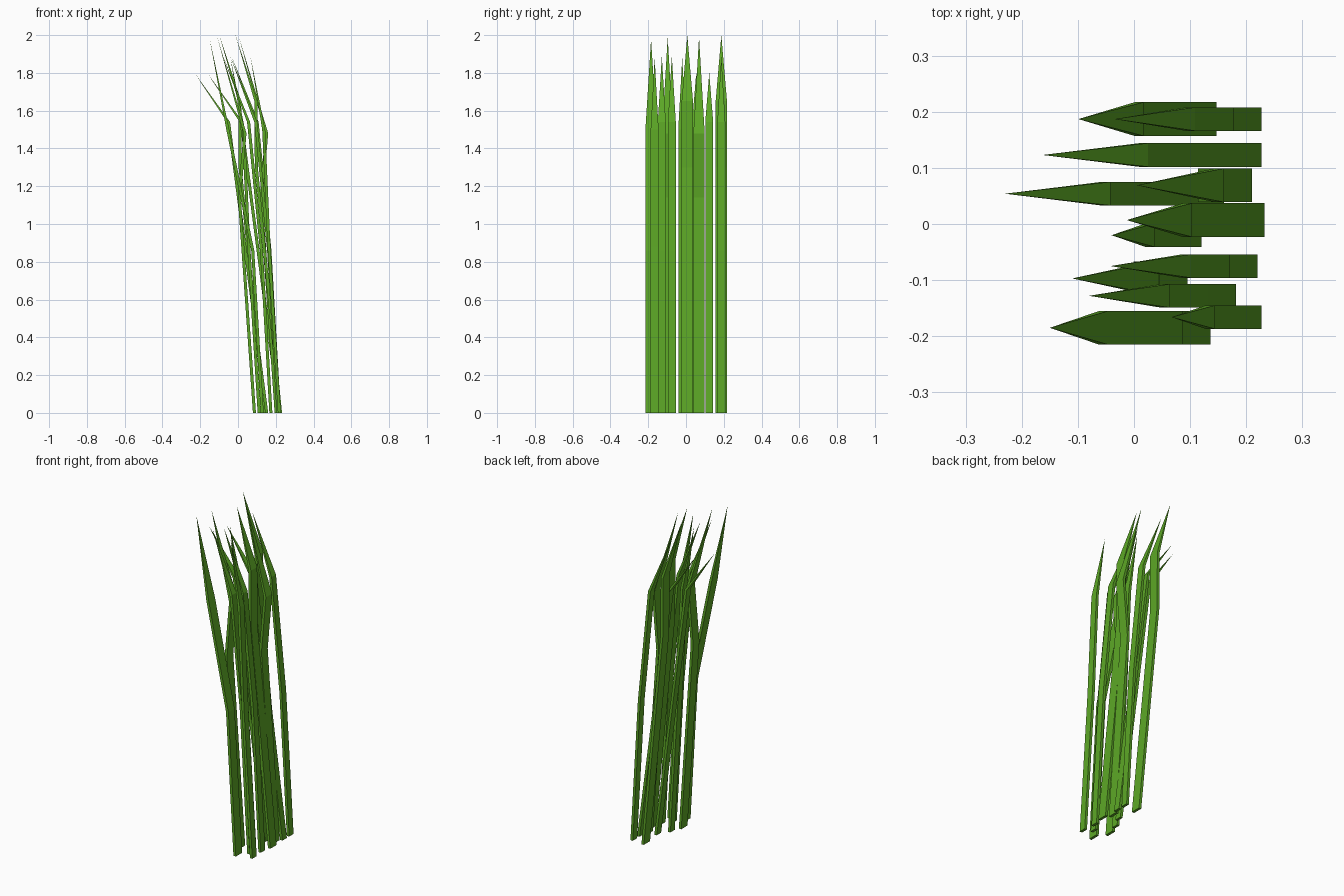
import bpy
import bmesh

cube = bpy.data.objects.get("Cube")
if cube:
    bpy.data.objects.remove(cube)

green = bpy.data.materials.new("leaf_green")
green.use_nodes = True
colour = (0.108, 0.39, 0.019, 1)
green.diffuse_color = colour
bsdf = green.node_tree.nodes["Principled BSDF"]
bsdf.inputs["Base Color"].default_value = colour
bsdf.inputs["Roughness"].default_value = 0.8

WIDE, THIN, THICK = 0.06, 0.042, 0.016

# Blade shapes: width, then (lean, height) at each bend, ending in the tip
SHAPES = {
    "kinked": (WIDE, [(0, 0), (-0.08, 1.14), (-0.05, 1.48), (-0.205, 1.99)]),
    "upright": (WIDE, [(0, 0), (-0.128, 1.3), (-0.13, 1.65), (-0.246, 2.0)]),
    "arched": (WIDE, [(0, 0), (-0.05, 0.86), (-0.182, 1.5), (-0.286, 1.98)]),
    "curved": (THIN, [(0, 0), (-0.05, 0.86), (-0.118, 1.54), (-0.262, 1.89)]),
    "drooping": (THIN, [(0, 0), (-0.202, 1.54), (-0.39, 1.8)]),
    "short": (THIN, [(0, 0), (-0.055, 0.88), (-0.083, 1.5), (-0.16, 1.88)]),
}

# Placement: shape, base x, centre y
BLADES = [
    ("upright", 0.147, 0.187), ("curved", 0.227, 0.187),
    ("drooping", 0.227, 0.123), ("drooping", 0.16, 0.054),
    ("kinked", 0.21, 0.069), ("upright", 0.233, 0.007),
    ("short", 0.12, -0.02), ("curved", 0.22, -0.075),
    ("kinked", 0.095, -0.097), ("curved", 0.182, -0.128),
    ("arched", 0.136, -0.185), ("short", 0.227, -0.166),
]


def make_blade(name, shape, x, y):
    """Loft a flat rectangular section along the bends and close it in a point."""
    width, path = SHAPES[shape]
    half = width / 2
    bm = bmesh.new()
    rings = []
    for lean, z in path[:-1]:
        right = x + lean
        corners = [(right, y - half), (right, y + half),
                   (right - THICK, y + half), (right - THICK, y - half)]
        rings.append([bm.verts.new((cx, cy, z)) for cx, cy in corners])
    lean, z = path[-1]
    tip = bm.verts.new((x + lean, y, z))
    bm.faces.new(rings[0])
    for i in range(4):
        j = (i + 1) % 4
        for low, high in zip(rings, rings[1:]):
            bm.faces.new((low[i], low[j], high[j], high[i]))
        bm.faces.new((rings[-1][i], rings[-1][j], tip))
    bmesh.ops.recalc_face_normals(bm, faces=bm.faces)
    mesh = bpy.data.meshes.new(name)
    bm.to_mesh(mesh)
    bm.free()
    mesh.materials.append(green)
    blade = bpy.data.objects.new(name, mesh)
    bpy.context.collection.objects.link(blade)


for number, (shape, x, y) in enumerate(BLADES, 1):
    make_blade(f"{shape}_grass_blade_{number}", shape, x, y)
